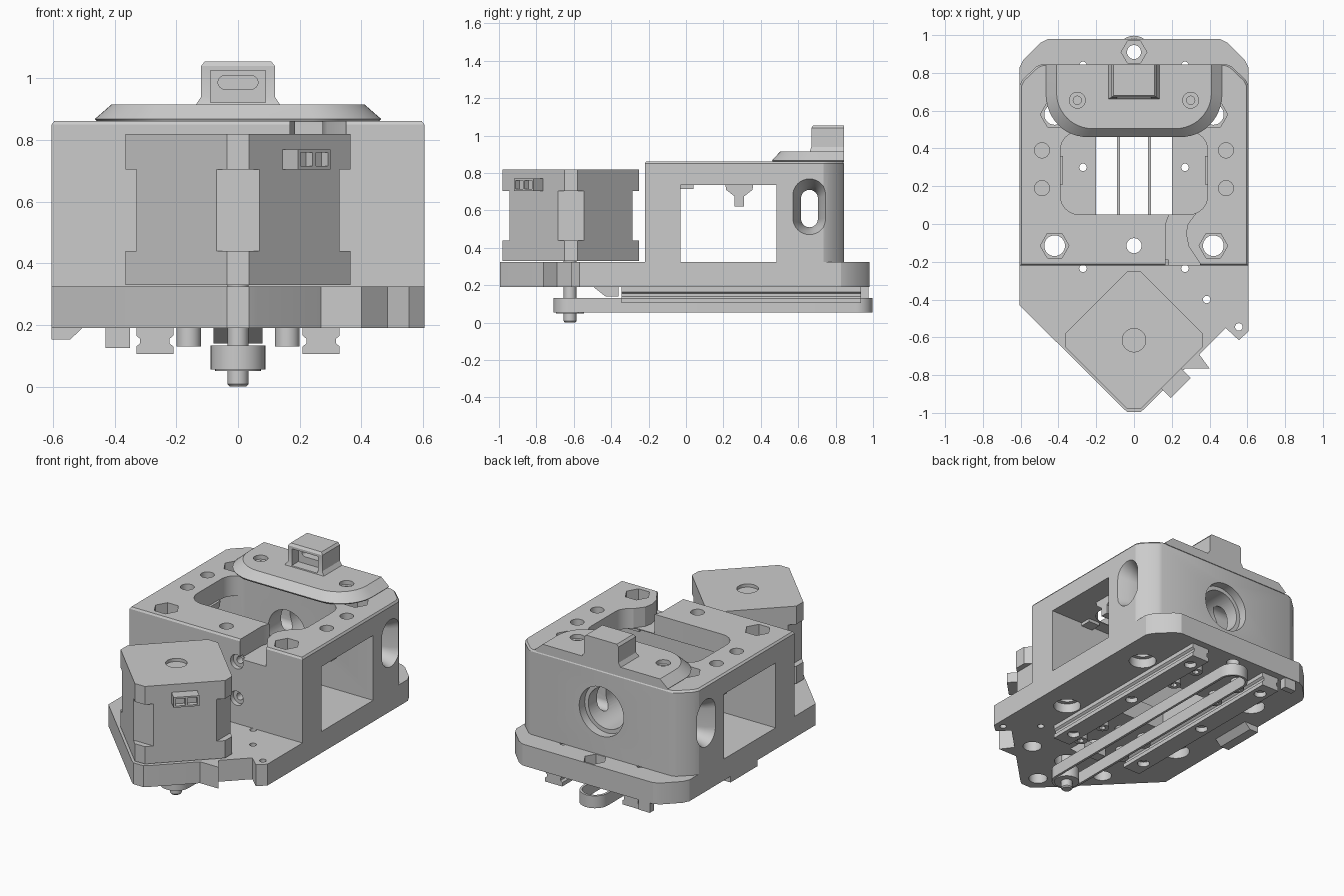
import bpy, bmesh, math

if "Cube" in bpy.data.objects:
    bpy.data.objects.remove(bpy.data.objects["Cube"])

MAP = {'z': lambda u, v, w: (u, v, w),
       'y': lambda u, v, w: (u, w, v),
       'x': lambda u, v, w: (w, u, v)}


def loft(name, rings, axis='z', closed=False):
    """Skin between (profile, height) rings; caps the ends unless closed."""
    bm = bmesh.new()
    rows = [[bm.verts.new(MAP[axis](u, v, w)) for u, v in pts] for pts, w in rings]
    n = len(rows[0])
    pairs = list(zip(rows, rows[1:])) + ([(rows[-1], rows[0])] if closed else [])
    for a, b in pairs:
        for i in range(n):
            bm.faces.new((a[i], a[(i + 1) % n], b[(i + 1) % n], b[i]))
    if not closed:
        bm.faces.new(rows[0])
        bm.faces.new(rows[-1])
    bmesh.ops.recalc_face_normals(bm, faces=bm.faces)
    me = bpy.data.meshes.new(name)
    bm.to_mesh(me)
    bm.free()
    ob = bpy.data.objects.new(name, me)
    bpy.context.collection.objects.link(ob)
    return ob


def prism(name, pts, a, b, axis='z'):
    return loft(name, [(pts, a), (pts, b)], axis)


def rect(u0, u1, v0, v1):
    return [(u0, v0), (u1, v0), (u1, v1), (u0, v1)]


def circle(u, v, r, n=32):
    return [(u + r * math.cos(2 * math.pi * i / n), v + r * math.sin(2 * math.pi * i / n)) for i in range(n)]


def arc(u, v, r, a0, a1, n=8):
    t = [math.radians(a0 + (a1 - a0) * i / n) for i in range(n + 1)]
    return [(u + r * math.cos(a), v + r * math.sin(a)) for a in t]


def rounded(u0, u1, v0, v1, r):
    return (arc(u1 - r, v1 - r, r, 0, 90) + arc(u0 + r, v1 - r, r, 90, 180)
            + arc(u0 + r, v0 + r, r, 180, 270) + arc(u1 - r, v0 + r, r, 270, 360))


def stadium(u, v0, v1, r):
    return arc(u, v1, r, 0, 180, 16) + arc(u, v0, r, 180, 360, 16)


def cut(cutter, *targets):
    cutter.hide_render = True
    for ob in targets:
        m = ob.modifiers.new("cut", 'BOOLEAN')
        m.operation, m.solver, m.object = 'DIFFERENCE', 'EXACT', cutter
        bpy.context.view_layer.objects.active = ob
        bpy.ops.object.modifier_apply(modifier=m.name)
    bpy.data.objects.remove(cutter)


def drill(pts, a, b, axis, *targets):
    cut(prism("cutter", pts, a, b, axis), *targets)


# Base plate with pointed front and notched right edge
base = prism("base_plate", [
    (-.605, -.43), (-.06, -.975), (-.035, -.995), (.035, -.995), (.06, -.975),
    (.27, -.765), (.40, -.765), (.345, -.69), (.485, -.55), (.555, -.615), (.605, -.57),
    (.605, .83), (.585, .87), (.495, .96), (.455, .98), (-.455, .98), (-.495, .96),
    (-.585, .87), (-.605, .83)], .19, .325)

# Main housing
outer = [(-.605, -.22), (.605, -.22), (.605, .735), (.59, .765), (.515, .835), (.49, .845),
         (-.49, .845), (-.515, .835), (-.59, .765), (-.605, .735)]
inner = [(u * .985, -.213 if v < 0 else v - .006) for u, v in outer]
body = loft("housing", [(outer, .325), (outer, .85), (inner, .862)])

# Side windows, top opening, cable channel, floor opening
drill(rect(-.03, .485, .3, .735), -.7, .7, 'x', body)
drill(rounded(-.39, .39, .05, .49, .1), .6, .95, 'z', body)
drill([(.168, -.3), (.36, -.3), (.35, -.21), (.29, -.12), (.275, -.05), (.285, 0), (.33, .06), (.2, .09),
       (.168, .0)], .74, .95, 'z', body)
drill(rect(-.2, .2, .03, .48), .1, .4, 'z', base)

# Rear bore and flared oval side ports
drill(circle(0, .6, .13, 48), .4, .9, 'y', body)
drill(circle(0, .6, .155, 48), .79, .9, 'y', body)
small, large = stadium(.66, .555, .665, .045), stadium(.66, .56, .68, .09)
drill(small, -.7, .7, 'x', body)
for s in (-1, 1):
    cut(loft("cutter", [(small, s * .48), (stadium(.66, .555, .67, .065), s * .55),
                        (large, s * .607), (large, s * .7)], 'x'), body)

# Housing bolts: hex nut pockets, through holes, counterbores underneath
for s in (-1, 1):
    for y in (-.115, .58):
        drill(circle(s * .42, y, .076, 6), .75, .95, 'z', body)
        drill(circle(s * .42, y, .055), .1, .95, 'z', body, base)
        drill(circle(s * .42, y, .08), .1, .25, 'z', base)
    for y in (.19, .39):
        drill(circle(s * .487, y, .04), .82, .95, 'z', body)
    for z in (.485, .715):
        drill(circle(s * .146, z, .045, 24), -.3, -.19, 'y', body)
        drill(circle(s * .146, z, .022, 16), -.3, 0, 'y', body)
drill(circle(0, -.115, .04), .1, .95, 'z', body, base)
drill(circle(0, .91, .068, 6), .26, .4, 'z', base)
drill(circle(0, .91, .037), .1, .4, 'z', base)

# Motor screw pockets under the base, small locating holes
for x, y in ((.27, -.615), (-.27, -.615), (0, -.885), (0, -.36)):
    drill(circle(x, y, .055, 24), .1, .27, 'z', base)
drill(circle(0, -.615, .075), .1, .3, 'z', base)
for x, y in ((.385, -.4), (.555, -.545)):
    drill(circle(x, y, .02, 16), .1, .4, 'z', base)

# Linear rails with side grooves and screw holes
half = [(.06, .105), (.06, .13), (.048, .14), (.048, .155), (.06, .165), (.06, .19)]
for s, side in ((-1, "left"), (1, "right")):
    prof = [(s * .27 + u, z) for u, z in half] + [(s * .27 - u, z) for u, z in reversed(half)]
    rail = prism(side + "_rail", prof, -.345, .935, 'y')
    for y in (-.235, .3, .84):
        drill(circle(s * .27, y, .02, 16), .0, .4, 'z', rail, base)
        drill(circle(s * .27, y, .036, 20), .0, .135, 'z', rail)
    # Retaining screws beside the rails
    for i, y in enumerate((-.3, -.1, .56, .76)):
        screw = prism(f"{side}_screw_{i}", circle(s * .16, y, .04, 24), .13, .2)
        drill(circle(s * .16, y, .02, 6), .1, .155, 'z', screw)
    # Hanging bracket inside the side window
    prism(side + "_bracket", [(.21, .74), (.36, .74), (.355, .71), (.31, .675), (.31, .62), (.26, .62),
                              (.26, .675), (.215, .71)], s * .375, s * .47, 'x')
    prism(side + "_stop", rect(s * .3, s * .38, -.035, .04), .715, .74)

# Small blocks under the base
prism("rear_stop", rect(-.43, -.35, .935, .975), .125, .195)
prism("edge_wedge", [(-.605, .195), (-.605, .152), (-.545, .152), (-.5, .195)], .15, .42, 'y')
prism("front_wedge", [(-.5, .195), (-.36, .195), (-.36, .14), (-.43, .14)], -.08, .08, 'x')

# Motor: square case turned 45 degrees, waisted in the middle
def case(c, d=.40, y=-.615):
    k = d - c
    return [(c, y - k), (c, y + k), (k, y + c), (-k, y + c), (-c, y + k), (-c, y - k), (-k, y - c), (k, y - c)]


prism("motor_lower_cap", case(.365), .33, .44)
prism("motor_core", case(.33), .435, .71)
cap = prism("motor_upper_cap", case(.365), .705, .82)
drill(circle(0, -.615, .062), .80, .9, 'z', cap)
# Motor connector with two sockets
plug = prism("motor_connector", rect(-.075, .075, -.06, .06), .705, .77)
plug.rotation_euler[2] = math.radians(45)
plug.location = (.205, -.825, 0)
bpy.context.view_layer.update()
for x in (-.035, .035):
    c = prism("cutter", rect(x - .028, x + .028, -.1, -.03), .715, .76)
    c.rotation_euler, c.location = plug.rotation_euler, plug.location
    bpy.context.view_layer.update()
    cut(c, plug)

# Drive shaft, pulley and belt loop
tip = circle(0, -.62, .027)
loft("motor_shaft", [(tip, 0), (circle(0, -.62, .034), .008), (circle(0, -.62, .034), .34)])
prism("drive_pulley", circle(0, -.62, .074), .05, .13)
o, i = [[(u, v) for u, v in stadium(0, -.62, .908, r)] for r in (.089, .074)]
loft("drive_belt", [(o, .055), (o, .133), (i, .133), (i, .055)], closed=True)

# Top cover with sloped rim
def lid(w, yf, r):
    return [(w, .845)] + arc(w - r, yf + r, r, 0, -90, 12) + arc(-w + r, yf + r, r, -90, -180, 12) + [(-w, .845)]


cover = loft("top_cover", [(lid(.455, .465, .22), .858), (lid(.465, .46, .22), .868), (lid(.41, .505, .19), .916)])
for s in (-1, 1):
    drill(circle(s * .3, .655, .042), .89, 1, 'z', cover)
    drill(circle(s * .3, .655, .022, 16), .8, 1, 'z', cover)

# Cable clip block on the cover with slotted front pocket
def blk(w, yf):
    return rect(-w, w, yf, .845)


clip = loft("clip_block", [(blk(.14, .66), .91), (blk(.12, .67), .94), (blk(.12, .67), 1.04), (blk(.108, .68), 1.055)])
drill(rect(-.09, .09, .922, 1.025), .6, .73, 'y', clip)
drill(arc(.043, .987, .022, -90, 90) + arc(-.043, .987, .022, 90, 270), .6, .78, 'y', clip)

# Smooth round surfaces, keep edges sharp
for ob in bpy.context.scene.objects:
    ob.select_set(ob.type == 'MESH')
bpy.context.view_layer.objects.active = body
bpy.ops.object.shade_smooth_by_angle(angle=math.radians(25))
